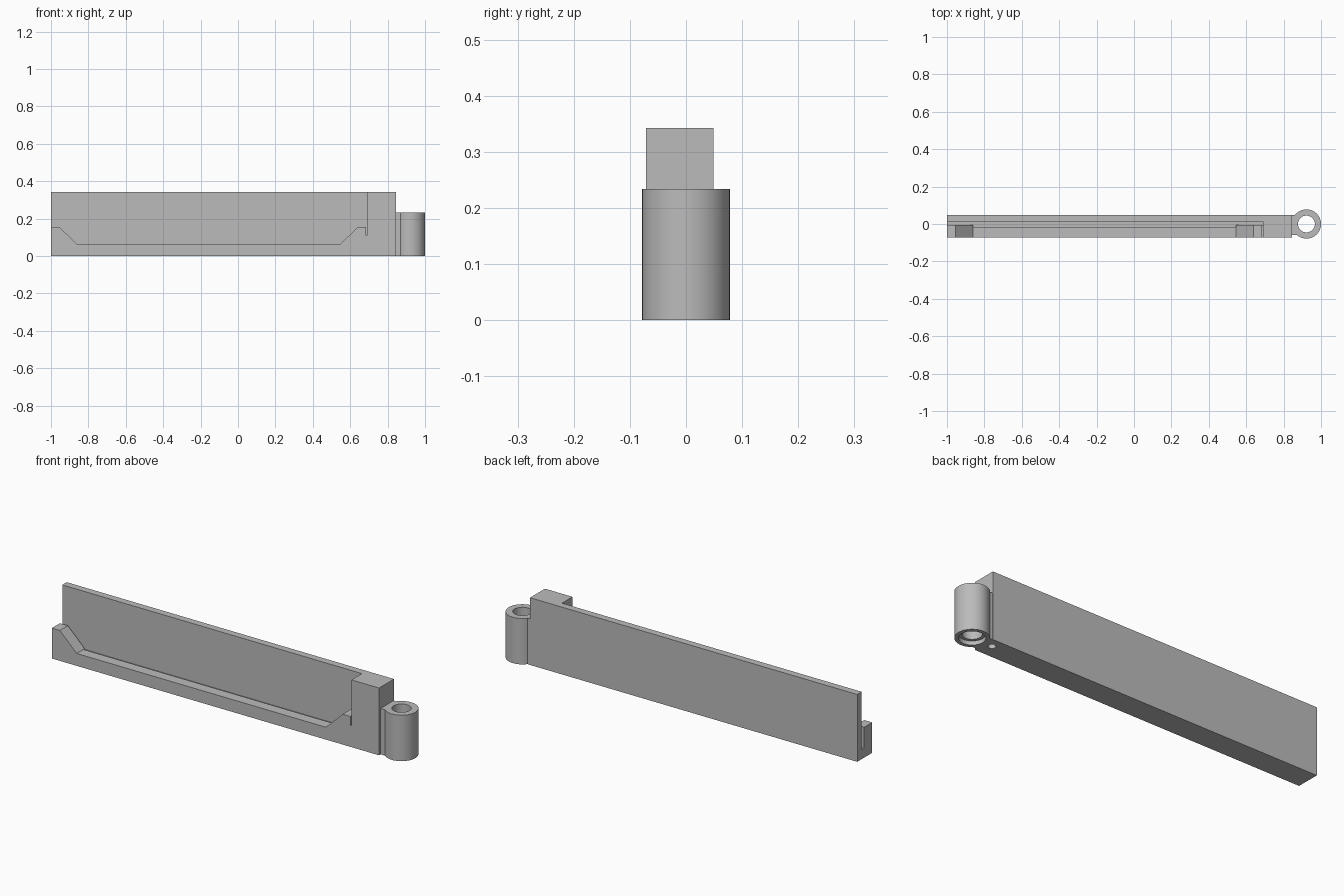
import bpy, bmesh, math
from mathutils import Matrix

cube = bpy.data.objects.get("Cube")
if cube:
    bpy.data.objects.remove(cube, do_unlink=True)

grey = bpy.data.materials.new("plain_grey")
grey.use_nodes = True
grey.diffuse_color = (0.5, 0.5, 0.5, 1)
grey.node_tree.nodes["Principled BSDF"].inputs["Base Color"].default_value = (0.5, 0.5, 0.5, 1)


def finish(name, bm):
    bmesh.ops.recalc_face_normals(bm, faces=bm.faces)
    mesh = bpy.data.meshes.new(name)
    bm.to_mesh(mesh)
    bm.free()
    mesh.materials.append(grey)
    obj = bpy.data.objects.new(name, mesh)
    bpy.context.collection.objects.link(obj)
    return obj


def prism(name, profile, y0, y1):
    """Extrude an x-z outline from y0 to y1."""
    bm = bmesh.new()
    face = bm.faces.new([bm.verts.new((x, y0, z)) for x, z in profile])
    ext = bmesh.ops.extrude_face_region(bm, geom=[face])["geom"]
    verts = [v for v in ext if isinstance(v, bmesh.types.BMVert)]
    bmesh.ops.translate(bm, verts=verts, vec=(0, y1 - y0, 0))
    return finish(name, bm)


def box(name, x0, x1, y0, y1, z0, z1):
    return prism(name, [(x0, z0), (x1, z0), (x1, z1), (x0, z1)], y0, y1)


def cylinder(name, x, y, radius, z0, z1, sides=64):
    bm = bmesh.new()
    bmesh.ops.create_cone(bm, cap_ends=True, segments=sides, radius1=radius,
                          radius2=radius, depth=z1 - z0,
                          matrix=Matrix.Translation((x, y, (z0 + z1) / 2)))
    return finish(name, bm)


def combine(target, other, operation):
    """Apply a boolean and discard the helper."""
    mod = target.modifiers.new(operation.lower(), "BOOLEAN")
    mod.operation = operation
    mod.solver = "EXACT"
    mod.object = other
    other.hide_render = True
    bpy.ops.object.select_all(action="DESELECT")
    bpy.context.view_layer.objects.active = target
    target.select_set(True)
    bpy.ops.object.modifier_apply(modifier=mod.name)
    bpy.data.objects.remove(other, do_unlink=True)


FRONT, BACK, TOP = -0.071, 0.049, 0.343
SLOT_END = 0.69
BARREL_X, BARREL_TOP = 0.922, 0.234

# Long body block
body = box("holder_body", -1, 0.845, FRONT, BACK, 0, TOP)

# Front opening that leaves the low lip with raised ends
opening = [(-1.2, 0.155), (-0.955, 0.155), (-0.86, 0.063), (0.545, 0.063),
           (0.64, 0.155), (0.685, 0.155), (0.685, 0.11), (SLOT_END, 0.11),
           (SLOT_END, 0.5), (-1.2, 0.5)]
combine(body, prism("opening_cutter", opening, -0.2, 0.004), "DIFFERENCE")

# Narrow slot behind the lip, wider along its low part
combine(body, box("slot_cutter", -1.2, SLOT_END, -0.006, 0.013, 0.048, 0.6), "DIFFERENCE")
combine(body, box("relief_cutter", -0.86, 0.545, -0.017, 0.005, 0.048, 0.4), "DIFFERENCE")

# Blind pin hole underneath
combine(body, cylinder("pin_cutter", 0.81, 0, 0.018, -0.1, 0.1, 32), "DIFFERENCE")

# Hinge barrel with web, through bore and shallow counterbore
barrel = cylinder("hinge_barrel", BARREL_X, 0, 0.078, 0, BARREL_TOP)
combine(barrel, box("web", 0.845, 0.88, -0.058, 0.048, 0, BARREL_TOP), "UNION")
combine(barrel, cylinder("bore_cutter", BARREL_X, 0, 0.045, -0.1, 0.5), "DIFFERENCE")
combine(barrel, cylinder("counterbore_cutter", BARREL_X, 0, 0.06, -0.1, 0.02), "DIFFERENCE")

for obj in (body, barrel):
    bpy.ops.object.select_all(action="DESELECT")
    obj.select_set(True)
    bpy.context.view_layer.objects.active = obj
    bpy.ops.object.shade_smooth_by_angle(angle=math.radians(30))
